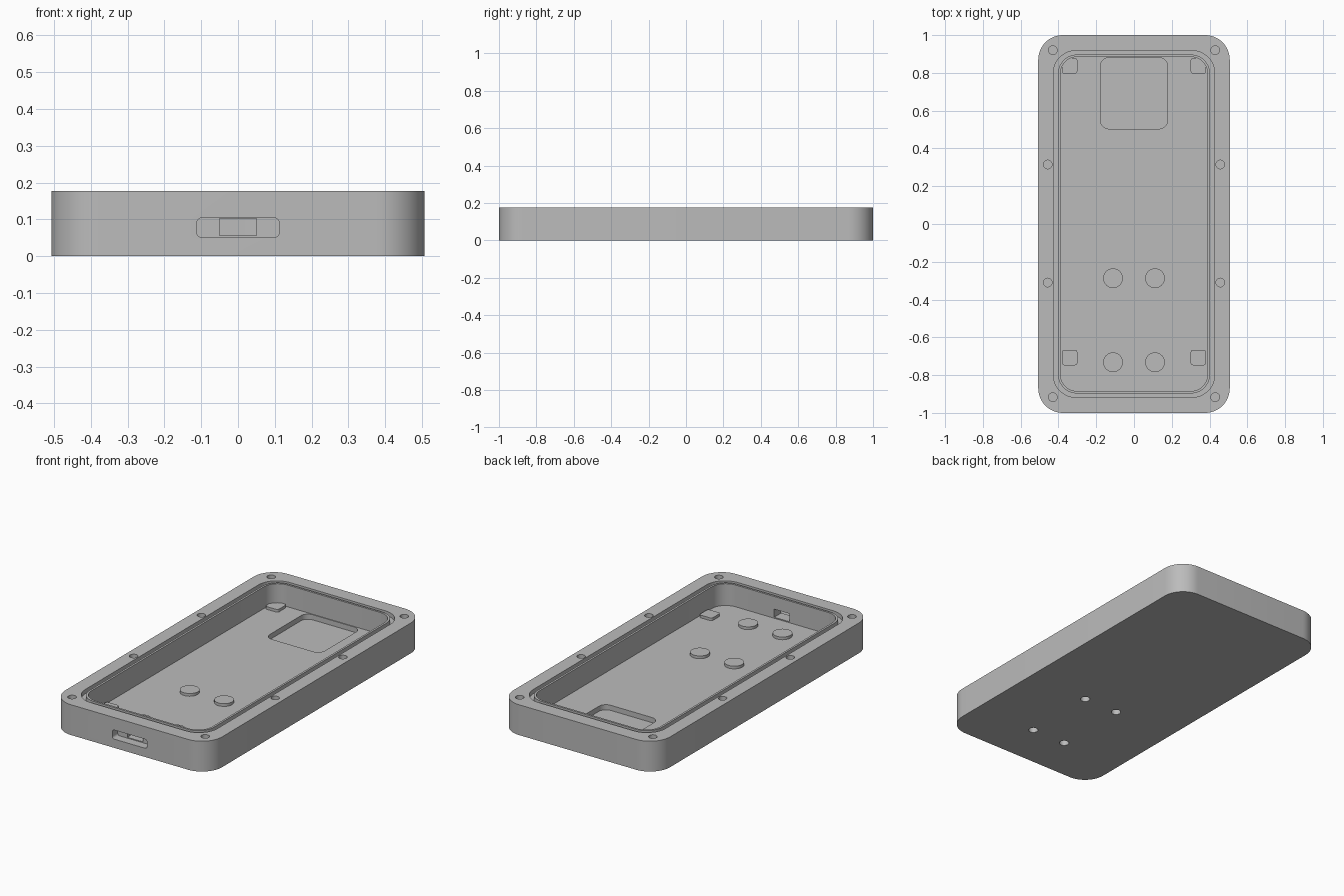
import bpy, bmesh, math
from mathutils import Matrix

cube = bpy.data.objects.get("Cube")
if cube:
    bpy.data.objects.remove(cube, do_unlink=True)

grey = bpy.data.materials.new("plain grey")
grey.use_nodes = True
grey.diffuse_color = (0.5, 0.5, 0.5, 1)
grey.node_tree.nodes["Principled BSDF"].inputs["Base Color"].default_value = (0.5, 0.5, 0.5, 1)

HEIGHT, FLOOR, BOSS_TOP = 0.177, 0.05, 0.066


def prism(name, cx, cy, hx, hy, r, z0, z1, steps=12):
    """Upright block with rounded corners; hx == hy == r gives a cylinder."""
    pts = []
    for k, (sx, sy) in enumerate([(1, 1), (-1, 1), (-1, -1), (1, -1)]):
        for i in range(steps + 1):
            a = math.pi / 2 * (k + i / steps)
            pts.append((cx + sx * (hx - r) + r * math.cos(a),
                        cy + sy * (hy - r) + r * math.sin(a), z0))
    bm = bmesh.new()
    face = bm.faces.new([bm.verts.new(p) for p in pts])
    bmesh.ops.remove_doubles(bm, verts=bm.verts[:], dist=1e-5)
    top = bmesh.ops.extrude_face_region(bm, geom=bm.faces[:])
    moved = [v for v in top["geom"] if isinstance(v, bmesh.types.BMVert)]
    bmesh.ops.translate(bm, verts=moved, vec=(0, 0, z1 - z0))
    bmesh.ops.recalc_face_normals(bm, faces=bm.faces[:])
    mesh = bpy.data.meshes.new(name)
    bm.to_mesh(mesh)
    bm.free()
    mesh.materials.append(grey)
    obj = bpy.data.objects.new(name, mesh)
    bpy.context.collection.objects.link(obj)
    return obj


def cylinder(name, x, y, r, z0, z1):
    return prism(name, x, y, r, r, r, z0, z1, 8)


def combine(obj, tool, operation="DIFFERENCE"):
    """Apply a boolean and discard the tool."""
    mod = obj.modifiers.new("cut", "BOOLEAN")
    mod.operation, mod.object, mod.solver = operation, tool, "EXACT"
    dg = bpy.context.evaluated_depsgraph_get()
    mesh = bpy.data.meshes.new_from_object(obj.evaluated_get(dg))
    obj.modifiers.clear()
    obj.data = mesh
    bpy.data.objects.remove(tool, do_unlink=True)


def smooth(obj):
    bpy.ops.object.select_all(action="DESELECT")
    obj.select_set(True)
    bpy.context.view_layer.objects.active = obj
    bpy.ops.object.shade_smooth_by_angle(angle=math.radians(30))


# Body with its main cavity
tray = prism("tray", 0, 0, 0.507, 1.0, 0.13, 0, HEIGHT)
combine(tray, prism("cavity", 0, 0, 0.39, 0.885, 0.09, FLOOR, 0.3))

# Seal groove around the rim
groove = prism("groove", 0, 0, 0.427, 0.918, 0.12, HEIGHT - 0.025, 0.3)
combine(groove, prism("groove_core", 0, 0, 0.402, 0.897, 0.1, 0.1, 0.4))
combine(tray, groove)

# Shallow pocket in the floor
combine(tray, prism("floor_pocket", 0, 0.692, 0.178, 0.188, 0.045, 0.02, 0.1))

# Port: rounded recess outside, smaller opening through the front wall
for name, hx, z0, z1, r, y0, y1 in [("port_recess", 0.112, 0.051, 0.104, 0.014, -1.1, -0.95),
                                    ("port_opening", 0.05, 0.056, 0.103, 0.001, -1.05, -0.8)]:
    port = prism(name, 0, (z0 + z1) / 2, hx, (z1 - z0) / 2, r, -y1, -y0, 6)
    port.data.transform(Matrix.Rotation(math.pi / 2, 4, "X"))
    combine(tray, port)

for side in (-1, 1):
    # Rim screw holes
    for x, y in [(0.43, 0.92), (0.457, 0.315), (0.457, -0.31), (0.43, -0.917)]:
        combine(tray, cylinder("rim_hole", side * x, y, 0.023, 0.06, 0.3))
    # Round floor bosses, drilled from beneath
    for y in (-0.287, -0.732):
        combine(tray, cylinder("boss", side * 0.111, y, 0.052, 0.03, BOSS_TOP), "UNION")
        combine(tray, cylinder("boss_hole", side * 0.111, y, 0.026, -0.1, 0.054))
    # Corner support pads
    for end, y in (("back", 0.837), ("front", -0.707)):
        label = "left" if side > 0 else "right"
        smooth(prism(f"{end}_{label}_pad", side * 0.341, y, 0.041, 0.041, 0.013,
                     FLOOR - 0.005, BOSS_TOP, 4))

smooth(tray)
